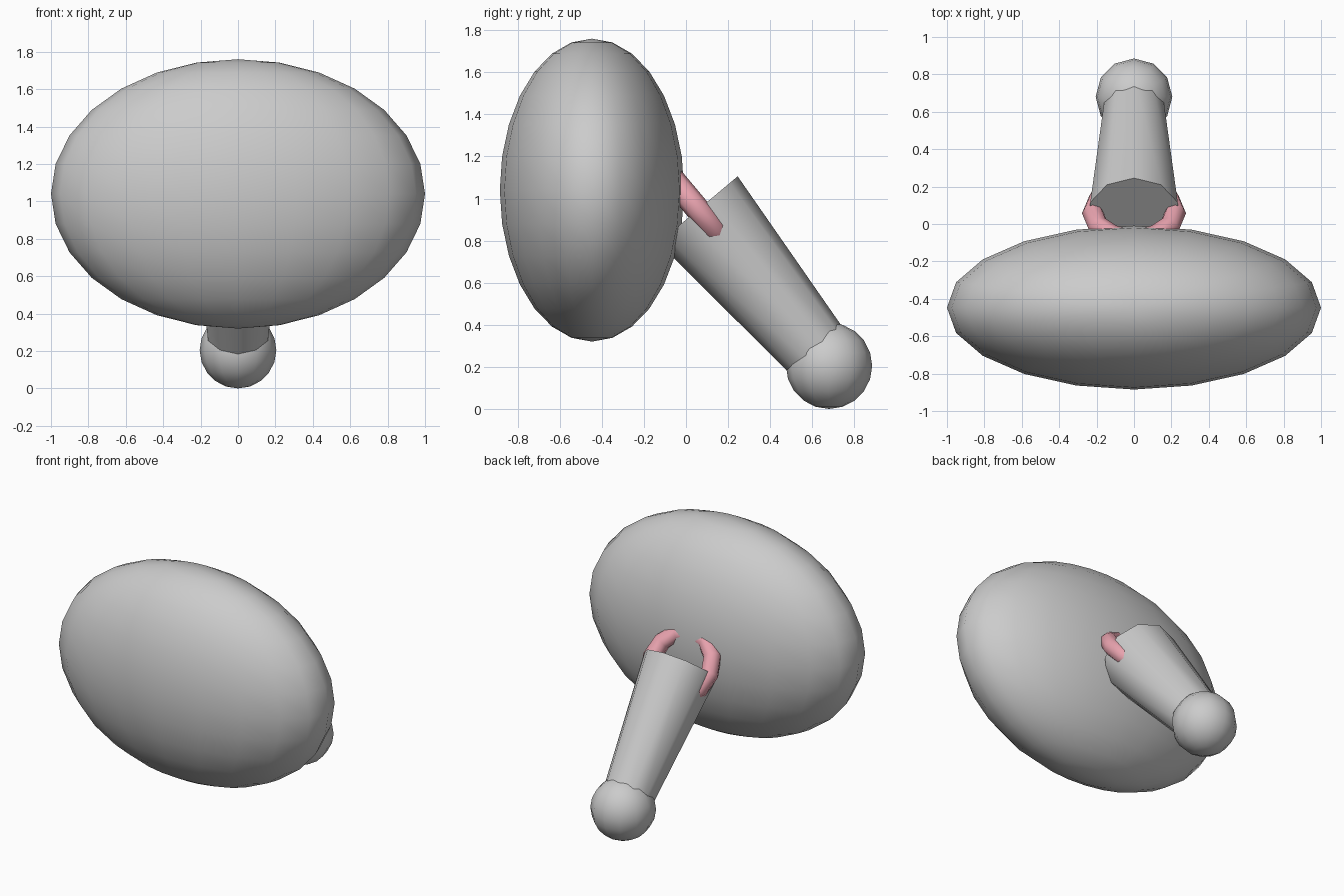
import bpy
from math import radians, sin, cos
from mathutils import Vector

if "Cube" in bpy.data.objects:
    bpy.data.objects.remove(bpy.data.objects["Cube"])

TILT = radians(40)
UP = Vector((0, -sin(TILT), cos(TILT)))   # direction of the stem, ball to head
BALL = Vector((0, 0.68, 0.205))
LENGTH = 0.969
TOP = BALL + UP * LENGTH


def finish(name, angle=60):
    ob = bpy.context.object
    ob.name = name
    bpy.ops.object.shade_smooth_by_angle(angle=radians(angle))
    return ob


# flattened egg-shaped head
bpy.ops.mesh.primitive_uv_sphere_add(segments=20, ring_count=14, radius=1,
                                     location=(0, -0.447, 1.04))
head = bpy.context.object
head.scale = (1, 0.438, 0.72)
bpy.ops.object.transform_apply(location=False, rotation=False, scale=True)
finish("head")

# slanted tapering stem
bpy.ops.mesh.primitive_cone_add(vertices=10, radius1=0.158, radius2=0.246,
                                depth=LENGTH, location=(BALL + TOP) / 2,
                                rotation=(TILT, 0, 0))
finish("stem")

# ball at the foot of the stem
bpy.ops.mesh.primitive_uv_sphere_add(segments=12, ring_count=10, radius=0.205,
                                     location=BALL)
finish("foot_ball")

# pink ring through the top of the stem
bpy.ops.mesh.primitive_torus_add(major_segments=12, minor_segments=8,
                                 major_radius=0.22, minor_radius=0.058,
                                 location=TOP, rotation=(TILT - radians(90), 0, 0))
ring = finish("ring")
pink = bpy.data.materials.new("pink")
pink.diffuse_color = (0.8, 0.36, 0.42, 1)
pink.use_nodes = True
pink.node_tree.nodes["Principled BSDF"].inputs["Base Color"].default_value = pink.diffuse_color
ring.data.materials.append(pink)
